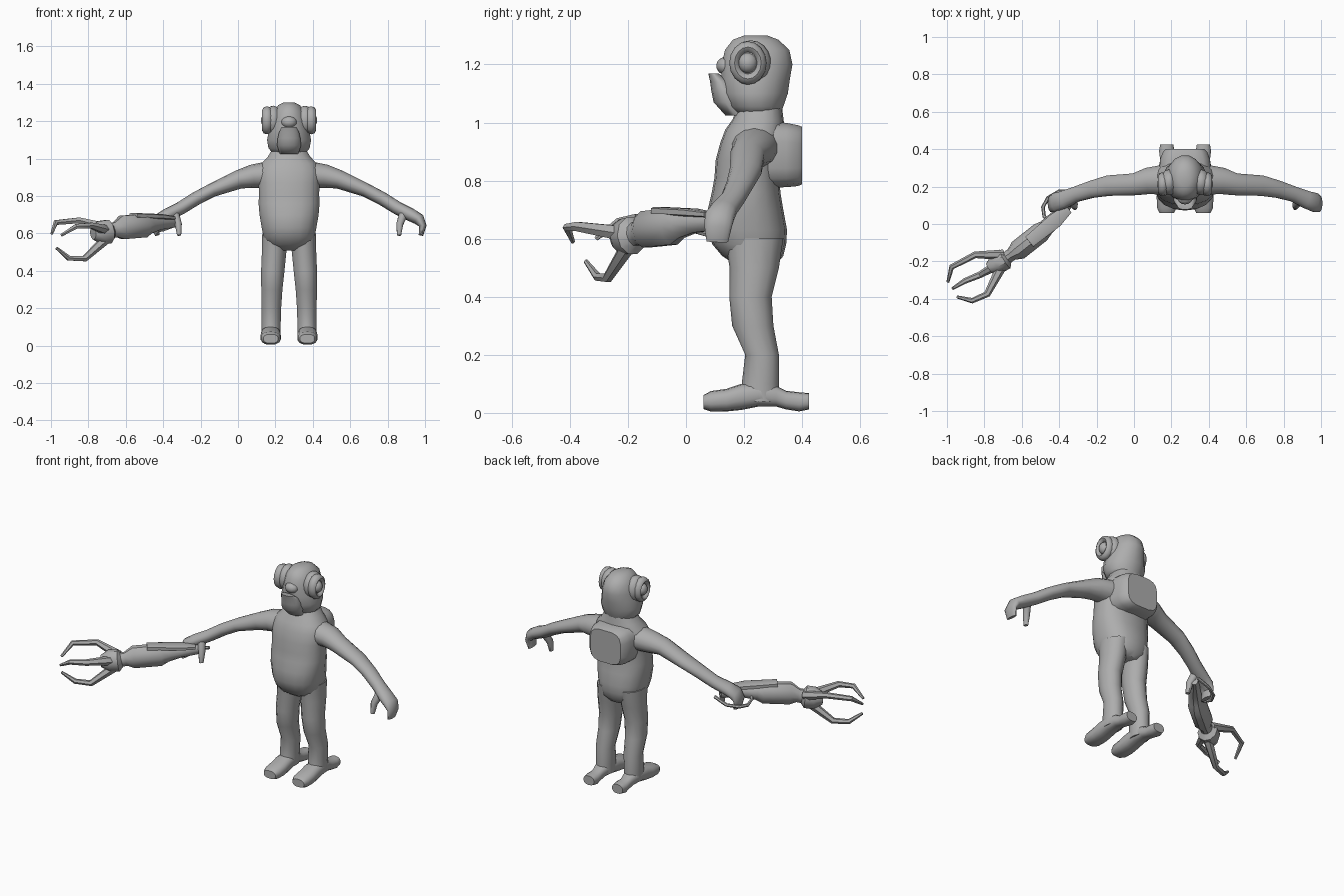
import bpy, bmesh, math
from mathutils import Vector

CX = 0.273          # centre line of the figure
grey = bpy.data.materials.new("plain_grey")
grey.diffuse_color = (0.42, 0.42, 0.42, 1)


def finish(name, bm, angle=50):
    bmesh.ops.recalc_face_normals(bm, faces=bm.faces)
    me = bpy.data.meshes.new(name)
    bm.to_mesh(me)
    bm.free()
    ob = bpy.data.objects.new(name, me)
    bpy.context.collection.objects.link(ob)
    me.materials.append(grey)
    bpy.ops.object.select_all(action='DESELECT')
    ob.select_set(True)
    bpy.context.view_layer.objects.active = ob
    bpy.ops.object.shade_smooth_by_angle(angle=math.radians(angle))
    return ob


def loft(name, rings, hint=None, axes=None, n=14, power=1.0, angle=50):
    """Skin rings (x, y, z, ru, rv); axes fixes the section, hint orients it along the path."""
    bm = bmesh.new()
    pts = [Vector(r[:3]) for r in rings]
    loops = []
    for i, r in enumerate(rings):
        if axes:
            u, v = Vector(axes[0]), Vector(axes[1])
        else:
            t = (pts[min(i + 1, len(pts) - 1)] - pts[max(i - 1, 0)]).normalized()
            v = t.cross(Vector(hint)).normalized()
            u = v.cross(t)
        loop = []
        for k in range(n):
            a = 2 * math.pi * (k + 0.5) / n
            c, s = math.cos(a), math.sin(a)
            c = math.copysign(abs(c) ** power, c)
            s = math.copysign(abs(s) ** power, s)
            loop.append(bm.verts.new(pts[i] + u * c * r[3] + v * s * r[4]))
        loops.append(loop)
    for a, b in zip(loops, loops[1:]):
        for k in range(n):
            bm.faces.new((a[k], a[(k + 1) % n], b[(k + 1) % n], b[k]))
    bm.faces.new(loops[0])
    bm.faces.new(loops[-1])
    return finish(name, bm, angle)


def stack(name, rows, dx=0, **kw):
    """Upright loft from rows of (z, y, rx, ry)."""
    return loft(name, [(CX + dx, y, z, rx, ry) for z, y, rx, ry in rows],
                axes=((1, 0, 0), (0, 1, 0)), **kw)


def ball(name, loc, rad):
    bm = bmesh.new()
    bmesh.ops.create_uvsphere(bm, u_segments=14, v_segments=9, radius=1)
    for v in bm.verts:
        v.co = Vector([v.co[i] * rad[i] + loc[i] for i in range(3)])
    return finish(name, bm)


# Torso with round belly
stack("torso", [(0.51, 0.24, 0.07, 0.07), (0.54, 0.23, 0.12, 0.105), (0.58, 0.218, 0.138, 0.127),
                (0.63, 0.21, 0.148, 0.138), (0.70, 0.205, 0.16, 0.13), (0.76, 0.207, 0.165, 0.118),
                (0.81, 0.21, 0.163, 0.112), (0.87, 0.215, 0.165, 0.113), (0.93, 0.228, 0.17, 0.11),
                (0.975, 0.238, 0.15, 0.103), (1.01, 0.248, 0.115, 0.088), (1.06, 0.255, 0.085, 0.075)],
      n=18, power=0.85)

# Pack on the back
loft("backpack", [(CX, 0.27, 0.89, 0.14, 0.115), (CX, 0.345, 0.888, 0.135, 0.112),
                  (CX, 0.385, 0.886, 0.12, 0.106), (CX, 0.40, 0.886, 0.105, 0.10)],
     axes=((1, 0, 0), (0, 0, 1)), n=16, power=0.55, angle=40)

# Head
stack("skull", [(1.025, 0.25, 0.085, 0.075), (1.055, 0.24, 0.112, 0.097), (1.10, 0.238, 0.12, 0.115),
                (1.15, 0.24, 0.11, 0.12), (1.20, 0.245, 0.10, 0.124), (1.25, 0.245, 0.085, 0.113),
                (1.285, 0.24, 0.06, 0.08), (1.30, 0.24, 0.03, 0.04)], n=16)
stack("lower_jaw", [(1.025, 0.18, 0.05, 0.045), (1.07, 0.145, 0.066, 0.05), (1.11, 0.132, 0.062, 0.045),
                    (1.14, 0.118, 0.055, 0.035), (1.168, 0.095, 0.042, 0.018)])
ball("nose", (CX, 0.14, 1.195), (0.042, 0.036, 0.032))

for s, side in ((-1, "left"), (1, "right")):
    # Bulging eye with a thick lid ring
    ex, ey, ez = CX + s * 0.118, 0.213, 1.205
    ball("eye_socket_" + side, (CX + s * 0.085, ey + 0.01, ez), (0.05, 0.07, 0.078))
    ball("eyeball_" + side, (ex, ey, ez), (0.034, 0.034, 0.036))
    bm = bmesh.new()
    grid = [[bm.verts.new((ex + s * 0.026 * math.sin(b),
                           ey + (0.046 + 0.018 * math.cos(b)) * math.cos(a),
                           ez + (0.055 + 0.02 * math.cos(b)) * math.sin(a)))
             for b in [2 * math.pi * j / 8 for j in range(8)]]
            for a in [2 * math.pi * i / 16 for i in range(16)]]
    for i in range(16):
        for j in range(8):
            p, q = grid[i], grid[(i + 1) % 16]
            bm.faces.new((p[j], q[j], q[(j + 1) % 8], p[(j + 1) % 8]))
    finish("eyelid_ring_" + side, bm)

    # Leg
    legs = [(0.60, 0.075, 0.235, 0.070, 0.10), (0.50, 0.080, 0.235, 0.067, 0.085),
            (0.40, 0.087, 0.222, 0.064, 0.073), (0.30, 0.092, 0.230, 0.058, 0.071),
            (0.20, 0.095, 0.262, 0.054, 0.058), (0.10, 0.096, 0.256, 0.052, 0.064),
            (0.04, 0.096, 0.255, 0.050, 0.068)]
    loft("leg_" + side, [(CX + s * d, y, z, rx, ry) for z, d, y, rx, ry in legs],
         axes=((1, 0, 0), (0, 1, 0)))

    # Foot with a lobe behind the heel
    feet = [(0.06, 0.037, 0.040, 0.024), (0.085, 0.04, 0.052, 0.035), (0.14, 0.044, 0.055, 0.039),
            (0.19, 0.055, 0.053, 0.045), (0.25, 0.064, 0.050, 0.042), (0.31, 0.058, 0.042, 0.036),
            (0.345, 0.044, 0.036, 0.032), (0.39, 0.038, 0.042, 0.033), (0.424, 0.04, 0.036, 0.028)]
    loft("foot_" + side, [(CX + s * 0.098, y, z, rx, rz) for y, z, rx, rz in feet],
         axes=((1, 0, 0), (0, 0, 1)), power=0.8)

    # Arm ending in a hand curled downwards
    arm = [(0.09, 0.238, 0.915, 0.085, 0.075), (0.20, 0.23, 0.905, 0.072, 0.062),
           (0.27, 0.212, 0.888, 0.06, 0.05), (0.41, 0.205, 0.832, 0.056, 0.037),
           (0.50, 0.185, 0.785, 0.047, 0.036), (0.58, 0.16, 0.735, 0.042, 0.035),
           (0.65, 0.13, 0.70, 0.048, 0.035), (0.695, 0.115, 0.675, 0.052, 0.032),
           (0.715, 0.11, 0.64, 0.048, 0.02), (0.705, 0.108, 0.59, 0.038, 0.012)]
    loft("arm_" + side, [(CX + s * d, y, z, a, b) for d, y, z, a, b in arm], hint=(0, 1, 0))
    loft("thumb_" + side, [(CX + s * 0.61, 0.125, 0.70, 0.025, 0.025),
                           (CX + s * 0.592, 0.10, 0.65, 0.022, 0.02),
                           (CX + s * 0.588, 0.09, 0.59, 0.016, 0.012)], hint=(0, 1, 0), n=8)

# Claw launcher held in one hand
loft("launcher_body", [(-0.33, 0.13, 0.66, 0.028, 0.02), (-0.42, 0.03, 0.655, 0.036, 0.038),
                       (-0.47, -0.02, 0.648, 0.048, 0.044), (-0.50, -0.045, 0.642, 0.066, 0.055),
                       (-0.62, -0.14, 0.632, 0.066, 0.055), (-0.655, -0.163, 0.62, 0.042, 0.034),
                       (-0.675, -0.177, 0.615, 0.042, 0.034), (-0.69, -0.187, 0.61, 0.066, 0.058),
                       (-0.735, -0.213, 0.606, 0.064, 0.056), (-0.775, -0.238, 0.602, 0.035, 0.03)],
     hint=(0, 0, 1), n=10, angle=35)
loft("launcher_rail", [(-0.35, 0.08, 0.683, 0.010, 0.025), (-0.42, 0.02, 0.69, 0.014, 0.042),
                       (-0.56, -0.095, 0.696, 0.014, 0.035)], hint=(0, 0, 1), n=8, power=0.5, angle=30)
loft("launcher_grip_loop", [(x, y, z, 0.010, 0.010) for x, y, z in
                            ((-0.32, 0.175, 0.65), (-0.40, 0.175, 0.62), (-0.46, 0.14, 0.61),
                             (-0.487, 0.09, 0.61), (-0.48, 0.04, 0.625), (-0.44, 0.0, 0.65))],
     hint=(0, 0, 1), n=6)

# Three bent prongs
prongs = {"back": ((-0.70, -0.165, 0.63), (-0.85, -0.165, 0.67), (-0.975, -0.23, 0.658), (-0.995, -0.31, 0.60)),
          "front": ((-0.71, -0.23, 0.62), (-0.785, -0.375, 0.642), (-0.865, -0.41, 0.638), (-0.945, -0.39, 0.59)),
          "lower": ((-0.70, -0.20, 0.575), (-0.82, -0.27, 0.465), (-0.905, -0.305, 0.468), (-0.97, -0.345, 0.522))}
for name, path in prongs.items():
    loft("prong_" + name, [(*p, r, r) for p, r in zip(path, (0.028, 0.018, 0.015, 0.008))],
         hint=(0, 0, 1), n=6, angle=40)
